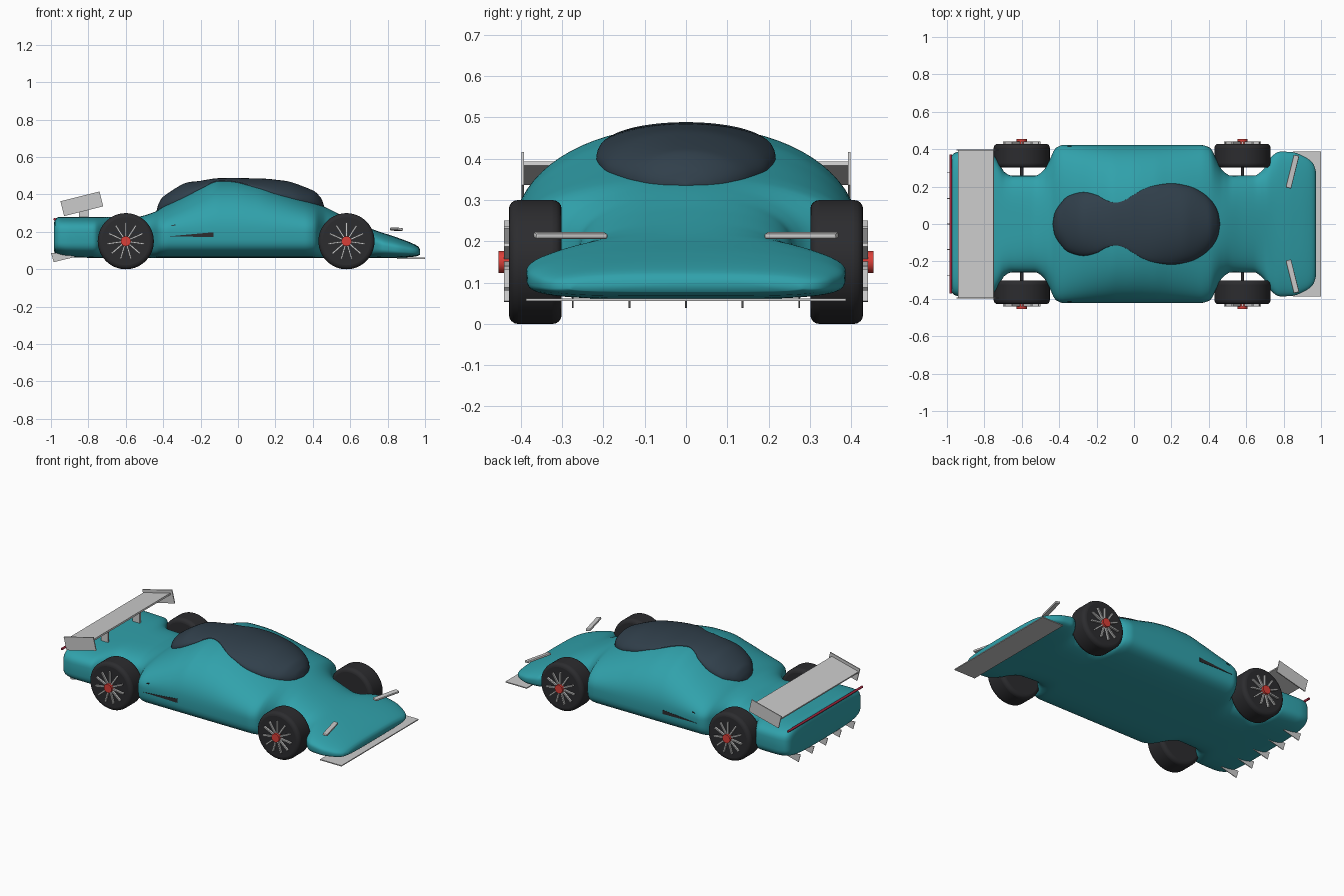
import bpy, bmesh, math
from mathutils import Matrix, Vector

if "Cube" in bpy.data.objects:
    bpy.data.objects.remove(bpy.data.objects["Cube"])


def mat(name, r, g, b):
    m = bpy.data.materials.new(name)
    m.diffuse_color = (r, g, b, 1)
    m.use_nodes = True
    m.node_tree.nodes["Principled BSDF"].inputs["Base Color"].default_value = m.diffuse_color
    return m


TEAL = mat("teal", .03, .36, .41)
GLASS = mat("glass", .03, .05, .07)
BLACK = mat("black", .025, .025, .028)
RED = mat("red", .7, .05, .04)
CRIMSON = mat("crimson", .4, .02, .05)


def curve(pts):
    """Monotone cubic through (x, value) pairs."""
    n = len(pts)
    d = [(pts[i+1][1] - pts[i][1]) / (pts[i+1][0] - pts[i][0]) for i in range(n - 1)]
    t = [d[0]] + [2*a*b/(a + b) if a*b > 0 else 0 for a, b in zip(d, d[1:])] + [d[-1]]

    def f(x):
        i = 0
        while i < n - 2 and x > pts[i+1][0]:
            i += 1
        h = pts[i+1][0] - pts[i][0]
        u = min(1, max(0, (x - pts[i][0]) / h))
        return ((2*u**3 - 3*u*u + 1)*pts[i][1] + (u**3 - 2*u*u + u)*h*t[i]
                + (3*u*u - 2*u**3)*pts[i+1][1] + (u**3 - u*u)*h*t[i+1])
    return f


def finish(name, bm, material=None, smooth=None):
    bmesh.ops.recalc_face_normals(bm, faces=bm.faces)
    me = bpy.data.meshes.new(name)
    bm.to_mesh(me)
    bm.free()
    ob = bpy.data.objects.new(name, me)
    bpy.context.collection.objects.link(ob)
    if material:
        me.materials.append(material)
    if smooth:
        me.shade_smooth() if smooth >= 180 else me.set_sharp_from_angle(angle=math.radians(smooth))
    return ob


def loft(name, rings, material):
    bm = bmesh.new()
    vs = [[bm.verts.new(p) for p in r] for r in rings]
    n = len(vs[0])
    for a, b in zip(vs, vs[1:]):
        for i in range(n):
            bm.faces.new((a[i], a[(i+1) % n], b[(i+1) % n], b[i]))
    bm.faces.new(vs[0])
    bm.faces.new(vs[-1])
    return finish(name, bm, material, 180)


def box(name, loc, size, rot=None, material=None):
    bm = bmesh.new()
    m = Matrix.Translation(loc) @ (rot or Matrix()) @ Matrix.Diagonal((*size, 1))
    bmesh.ops.create_cube(bm, size=1, matrix=m)
    return finish(name, bm, material)


def rod(name, loc, r, length, material, seg=24):
    """Cylinder along y."""
    bm = bmesh.new()
    m = Matrix.Translation(loc) @ Matrix.Rotation(math.pi/2, 4, 'X')
    bmesh.ops.create_cone(bm, cap_ends=True, segments=seg, radius1=r, radius2=r, depth=length, matrix=m)
    for f in bm.faces:
        f.smooth = len(f.verts) == 4
    return finish(name, bm, material, 40)


def plate(name, xz, y0, y1, material=None):
    """Side-view polygon extruded along y."""
    bm = bmesh.new()
    f = bm.faces.new([bm.verts.new((x, y0, z)) for x, z in xz])
    r = bmesh.ops.extrude_face_region(bm, geom=[f])
    bmesh.ops.translate(bm, verts=[v for v in r['geom'] if isinstance(v, bmesh.types.BMVert)], vec=(0, y1 - y0, 0))
    return finish(name, bm, material)


# Body: split superellipse sections, pinched at the wheels
half = curve([(-.985, .33), (-.978, .36), (-.955, .382), (-.9, .39), (-.77, .385), (-.73, .34), (-.69, .275),
              (-.65, .258), (-.53, .258), (-.48, .29), (-.45, .345), (-.42, .405), (-.38, .422), (.36, .422),
              (.41, .405), (.44, .345), (.47, .29), (.52, .258), (.64, .258), (.69, .29), (.73, .355), (.78, .387),
              (.84, .385), (.92, .355), (.96, .32), (.973, .28)])
top = curve([(-.985, .24), (-.978, .268), (-.955, .28), (-.75, .28), (-.55, .28), (-.45, .305), (-.4, .335),
             (-.3, .39), (-.2, .442), (-.1, .478), (-.02, .479), (.1, .462), (.2, .43), (.3, .395), (.46, .335),
             (.58, .275), (.73, .21), (.85, .17), (.94, .135), (.965, .12), (.973, .105)])
mid = curve([(-.985, .17), (-.7, .18), (-.4, .2), (.4, .2), (.73, .135), (.973, .09)])
low = curve([(-.985, .1), (-.975, .08), (-.9, .065), (-.7, .06), (.8, .06), (.95, .068), (.973, .078)])
power = curve([(-.985, 4), (-.7, 3.5), (-.4, 2.2), (.4, 2.15), (.75, 2.3), (.973, 2.8)])


def section(x, n=72):
    ring = []
    for i in range(n):
        a = 2*math.pi*i/n
        c, s = math.cos(a), math.sin(a)
        p = power(x) if s >= 0 else 4
        ext = top(x) - mid(x) if s >= 0 else mid(x) - low(x)
        ring.append((x, half(x)*math.copysign(abs(c)**(2/p), c),
                     mid(x) + ext*math.copysign(abs(s)**(2/p), s)))
    return ring


xs = [-.985, -.982, -.978, -.97] + [-.96 + .012*i for i in range(160)] + [.96, .966, .97, .973]
loft("body", [section(x) for x in xs], TEAL)


# Canopy: peanut outline bulging from the body
wide = curve([(-.435, 0), (-.425, .055), (-.4, .1), (-.35, .15), (-.27, .17), (-.2, .155), (-.15, .127),
              (-.1, .114), (-.05, .127), (0, .157), (.05, .185), (.1, .203), (.2, .217), (.3, .2),
              (.38, .157), (.42, .117), (.45, .06), (.46, 0)])
bump = curve([(-.435, 0), (-.425, .028), (-.4, .05), (-.3, .06), (-.2, .028), (-.1, .006), (0, .007), (.1, .021),
              (.2, .046), (.3, .063), (.4, .06), (.445, .035), (.46, 0)])


def skin(x, y):
    p = power(x)
    return mid(x) + (top(x) - mid(x))*(1 - (abs(y)/half(x))**p)**(1/p)


rings = []
for i in range(1, 80):
    x = .0125 - .4475*math.cos(math.pi*i/80)
    w, h = wide(x), bump(x)
    arc = [math.pi*k/32 for k in range(33)]
    up = [(x, w*math.cos(a), skin(x, w*math.cos(a)) + .003 + h*math.sin(a)) for a in arc]
    down = [(x, y, skin(x, y) - .01) for _, y, _ in reversed(up)]
    rings.append(up + down)
loft("canopy", rings, GLASS)

# Wheels
for end, wx in (("rear", -.6), ("front", .58)):
    for side, s in (("left", 1), ("right", -1)):
        tag = end + "_" + side
        tire = rod(tag + "_tire", (wx, s*.365, .15), .15, .128, BLACK, 64)
        bev = tire.modifiers.new("round", 'BEVEL')
        bev.width, bev.segments = .022, 4
        bev.limit_method, bev.angle_limit = 'ANGLE', math.radians(40)
        rod(tag + "_hub", (wx, s*.438, .15), .027, .032, RED)
        rod(tag + "_axle", (wx, s*.27, .15), .009, .1, BLACK, 12)
        bm = bmesh.new()
        for k in range(11):
            r = Matrix.Translation((wx, s*.434, .15)) @ Matrix.Rotation(2*math.pi*k/11, 4, 'Y')
            bmesh.ops.create_cube(bm, size=1, matrix=r @ Matrix.Translation((0, 0, .06))
                                  @ Matrix.Diagonal((.009, .014, .08, 1)))
        finish(tag + "_spokes", bm)

# Rear wing with end plates and struts
tilt = Matrix.Rotation(math.radians(-14), 4, 'Y')
box("rear_wing", (-.845, 0, .365), (.195, .785, .01), tilt)
for s in (1, -1):
    box("wing_end_plate", (-.835, s*.395, .35), (.215, .006, .082), tilt)
    box("wing_strut", (-.825, s*.16, .315), (.05, .012, .1))
    # Nose canards
    yaw = Matrix.Rotation(math.radians(-14*s), 4, 'Z') @ Matrix.Rotation(math.radians(8), 4, 'Y')
    fin = box("nose_canard", (.847, s*.28, .214), (.03, .18, .014), yaw)
    b = fin.modifiers.new("round", 'BEVEL')
    b.width, b.segments = .005, 2
    # Side vents
    y0, y1 = sorted((s*.40, s*.4235))
    plate("side_vent", [(-.37, .176), (-.13, .198), (-.13, .172)], y0, y1, BLACK)
    y0, y1 = sorted((s*.39, s*.418))
    plate("upper_vent", [(-.36, .232), (-.335, .24), (-.335, .233)], y0, y1, BLACK)

# Front splitter, tail light bar and diffuser fins
box("front_splitter", (.925, 0, .059), (.15, .776, .006))
rod("tail_light", (-.98, 0, .268), .007, .745, CRIMSON, 16)
for k in range(-2, 3):
    y = k*.137
    plate("diffuser_fin", [(-1, .088), (-.985, .038), (-.87, .066), (-.9, .085)], y - .002, y + .002)
